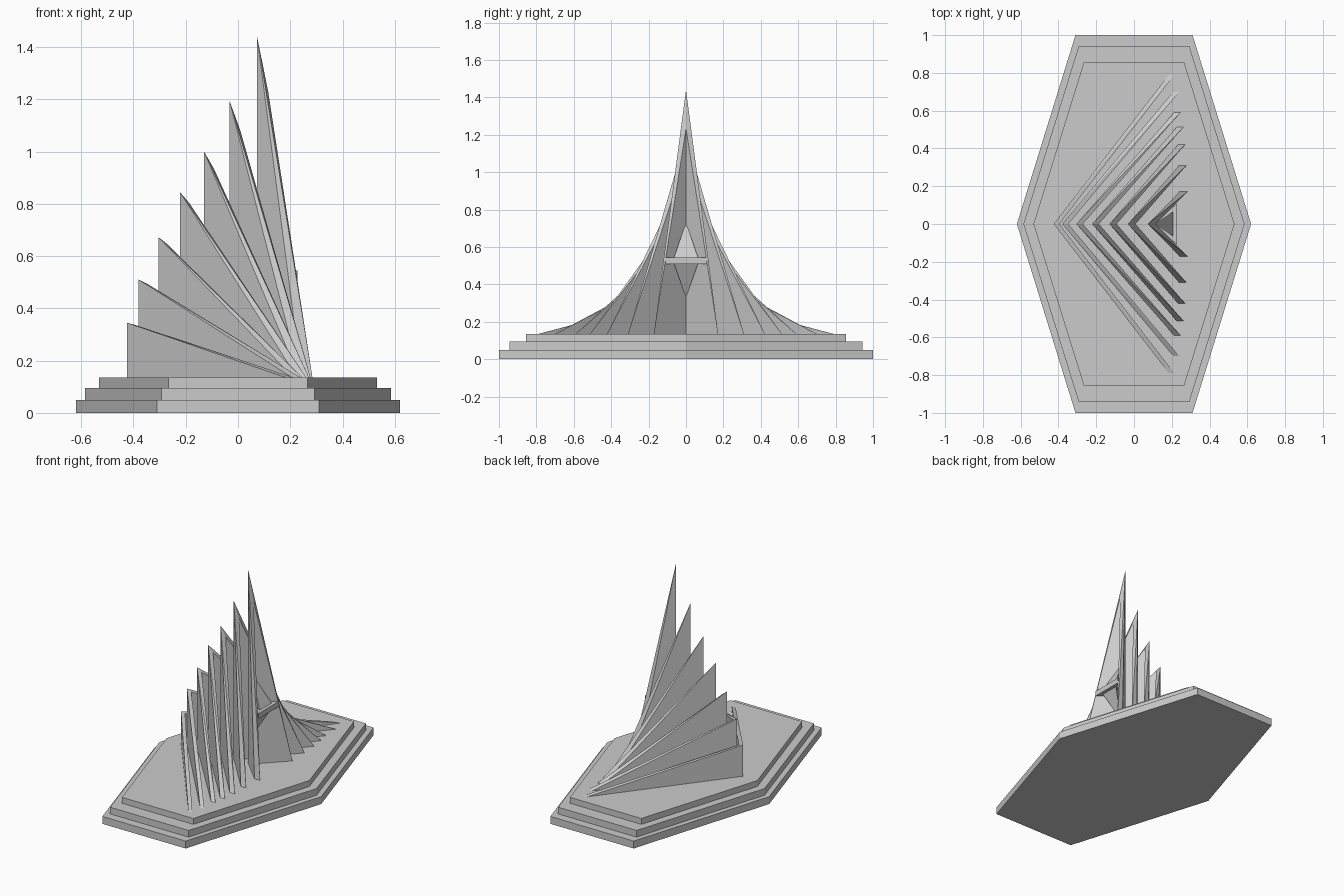
import bpy, bmesh

old = bpy.data.objects.get("Cube")
if old:
    bpy.data.objects.remove(old, do_unlink=True)

GREY = (0.6, 0.6, 0.6, 1)
stone = bpy.data.materials.new("light grey stone")
stone.use_nodes = True
stone.diffuse_color = GREY
stone.node_tree.nodes["Principled BSDF"].inputs["Base Color"].default_value = GREY

DECK = 0.135


def build(name, verts, faces):
    bm = bmesh.new()
    vs = [bm.verts.new(v) for v in verts]
    for f in faces:
        bm.faces.new([vs[i] for i in f])
    bmesh.ops.recalc_face_normals(bm, faces=bm.faces)
    mesh = bpy.data.meshes.new(name)
    bm.to_mesh(mesh)
    bm.free()
    mesh.materials.append(stone)
    obj = bpy.data.objects.new(name, mesh)
    bpy.context.collection.objects.link(obj)
    return obj


def prism(name, outline, z0, z1):
    n = len(outline)
    verts = [(x, y, z) for z in (z0, z1) for x, y in outline]
    sides = [(i, (i + 1) % n, n + (i + 1) % n, n + i) for i in range(n)]
    return build(name, verts, [range(n), range(n, 2 * n)] + sides)


# Stepped hexagonal plinth: half width, half length, bottom, top
for i, (w, l, z0, z1) in enumerate([(0.62, 1.0, 0, 0.05),
                                    (0.585, 0.943, 0.05, 0.095),
                                    (0.532, 0.855, 0.095, DECK)]):
    h = w / 2
    prism(f"plinth_step_{i + 1}",
          [(w, 0), (h, l), (-h, l), (-w, 0), (-h, -l), (h, -l)], z0, z1)


# Folded sail: two mirrored triangular plates meeting at an upright spine
def sail(name, spine_x, top, end_x, end_y, t):
    drop = 0.8 * (top - DECK) * t / (end_x - spine_x)
    verts = [(spine_x, 0, DECK), (spine_x, 0, top),
             (spine_x + t, 0, DECK), (spine_x + t, 0, top - drop)]
    faces = []
    for side in (1, -1):
        a = len(verts)
        b = a + 1
        verts += [(end_x - t, side * end_y, DECK), (end_x, side * end_y, DECK)]
        faces += [(0, 1, a), (2, 3, b), (1, 3, b), (1, a, b), (0, a, b, 2)]
    build(name, verts, faces)


# Spine x, peak height, end x, end y
SAILS = [(-0.425, 0.345, 0.214, 0.79), (-0.38, 0.51, 0.24, 0.70),
         (-0.305, 0.673, 0.246, 0.59), (-0.222, 0.845, 0.262, 0.513),
         (-0.13, 1.0, 0.272, 0.422), (-0.032, 1.193, 0.278, 0.31),
         (0.073, 1.44, 0.285, 0.172)]
for i, (x, top, ex, ey) in enumerate(SAILS):
    sail(f"sail_{i + 1}", x, top, ex, ey, 0.03 + 0.002 * i)

# Ledge filling the fold of the tallest sail, with a wedge above and below
prism("ledge", [(0.11, 0), (0.228, -0.11), (0.228, 0.11)], 0.51, 0.545)
build("ledge_wedge",
      [(0.11, 0, 0.33), (0.11, 0, 0.73), (0.215, -0.07, 0.528), (0.215, 0.07, 0.528)],
      [(0, 1, 2), (0, 1, 3), (1, 2, 3), (0, 2, 3)])
